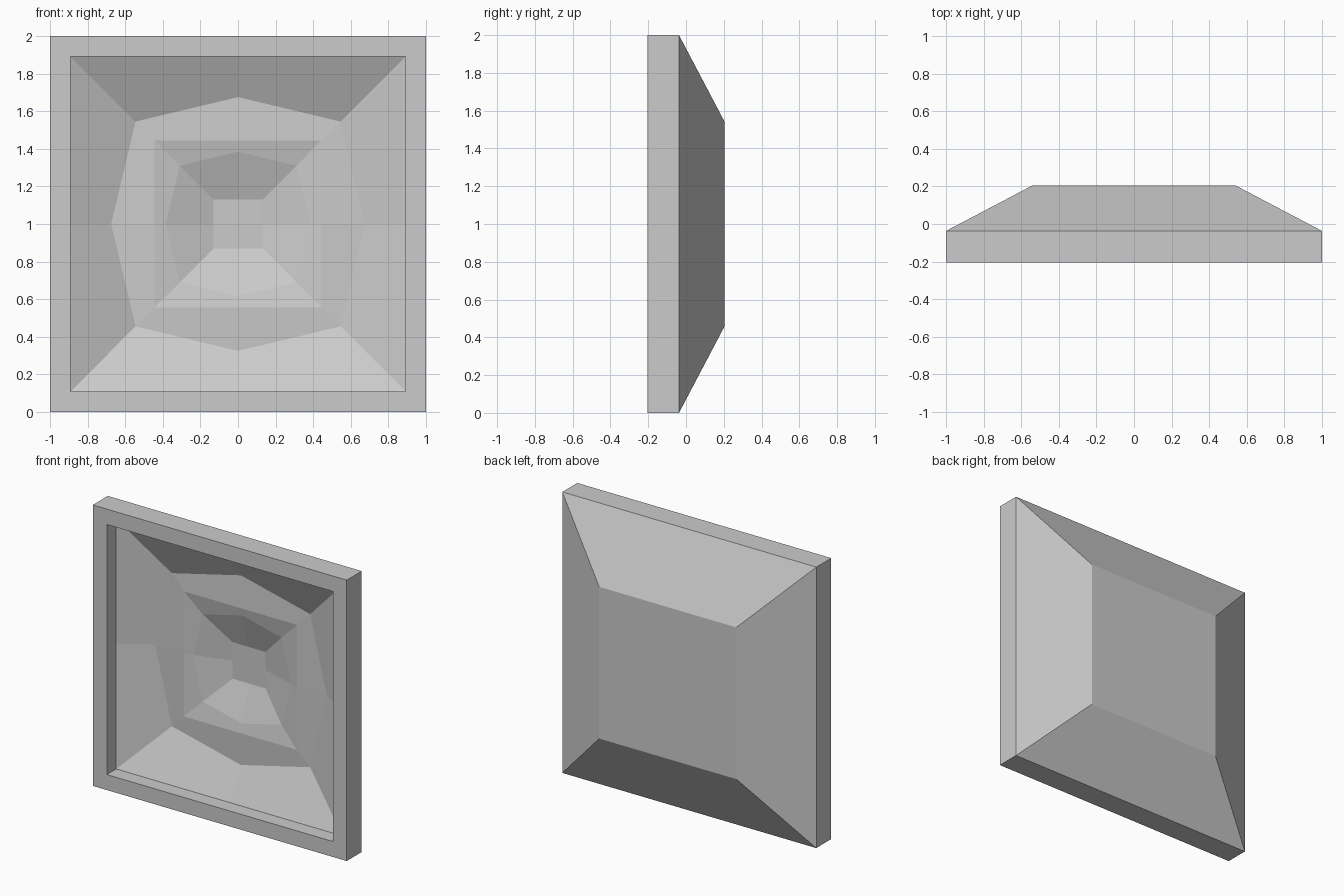
import bpy
import bmesh

if "Cube" in bpy.data.objects:
    bpy.data.objects.remove(bpy.data.objects["Cube"])

CZ = 1.0


def ring(bm, corner, mid, y):
    """Eight points: square corners plus side midpoints, counter-clockwise from the front."""
    c, m = corner, mid
    pts = [(-c, -c), (0, -m), (c, -c), (m, 0), (c, c), (0, m), (-c, c), (-m, 0)]
    return [bm.verts.new((x, y, CZ + z)) for x, z in pts]


def loft(name, profile, cap_first=False, cap_last=False):
    """Skin a list of (corner, mid, y) rings into an object."""
    bm = bmesh.new()
    rings = [ring(bm, *p) for p in profile]
    for a, b in zip(rings, rings[1:]):
        for i in range(8):
            j = (i + 1) % 8
            bm.faces.new((a[i], a[j], b[j], b[i]))
    if cap_first:
        bm.faces.new(rings[0][::-1])
    if cap_last:
        bm.faces.new(rings[-1])
    mesh = bpy.data.meshes.new(name)
    bm.to_mesh(mesh)
    bm.free()
    obj = bpy.data.objects.new(name, mesh)
    bpy.context.collection.objects.link(obj)
    return obj


# Casing: flat back, tapered sides, square rim and recess wall
loft("casing", [
    (0.54, 0.54, 0.205),
    (1.00, 1.00, -0.037),
    (1.00, 1.00, -0.205),
    (0.89, 0.89, -0.205),
    (0.89, 0.89, -0.10),
], cap_first=True)

# Stepped dish inside the rim
loft("dish", [
    (0.89, 0.89, -0.10),
    (0.545, 0.675, 0.034),
    (0.445, 0.445, 0.026),
    (0.31, 0.385, 0.046),
    (0.13, 0.13, 0.125),
], cap_last=True)
